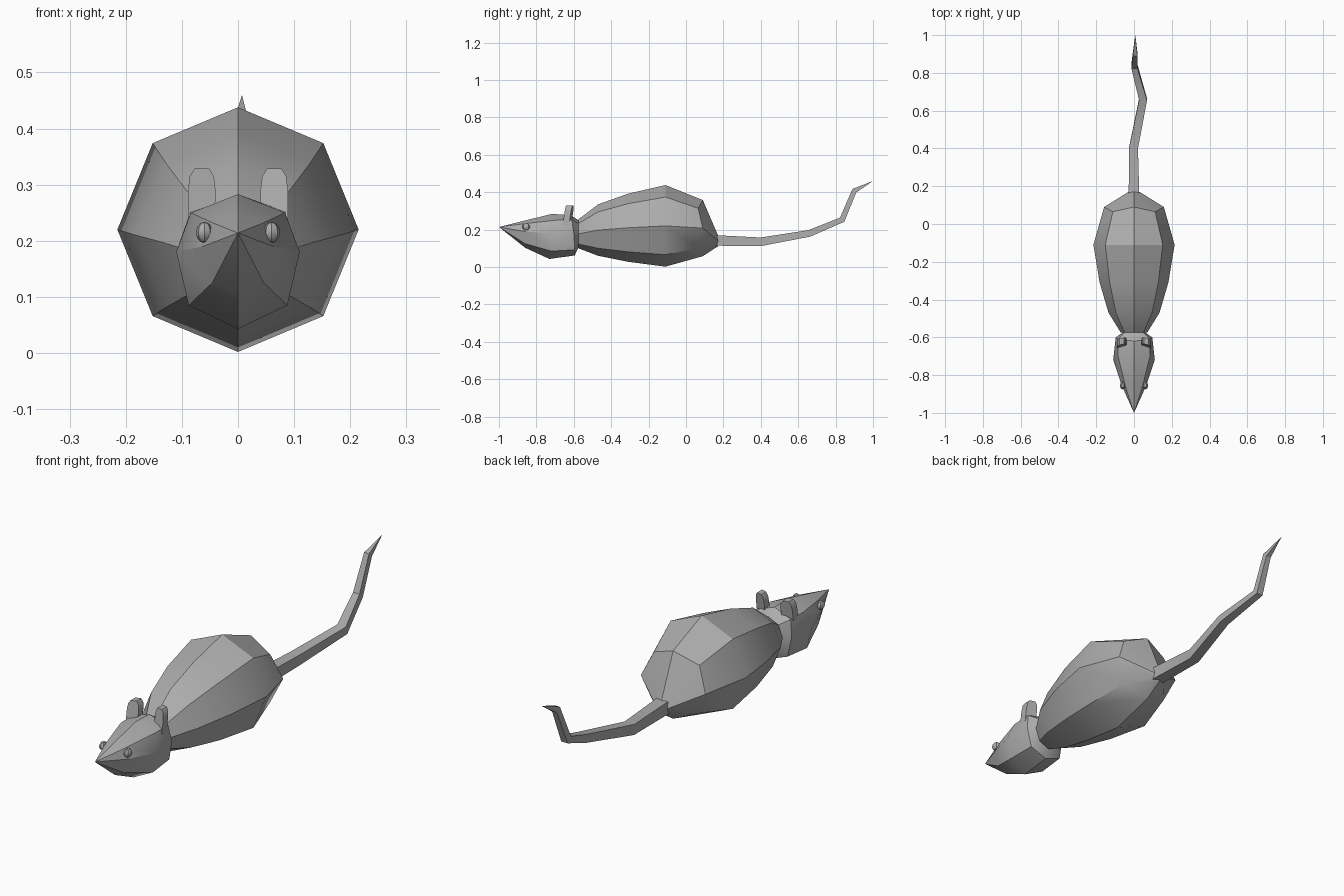
import bpy, bmesh, math
from mathutils import Vector

cube = bpy.data.objects.get("Cube")
if cube:
    bpy.data.objects.remove(cube, do_unlink=True)

# Single grey material
grey = bpy.data.materials.new("warm_grey")
grey.use_nodes = True
grey.diffuse_color = (0.42, 0.42, 0.42, 1)
grey.node_tree.nodes["Principled BSDF"].inputs["Base Color"].default_value = (0.42, 0.42, 0.42, 1)


def finish(name, bm, angle=30):
    bmesh.ops.recalc_face_normals(bm, faces=bm.faces)
    mesh = bpy.data.meshes.new(name)
    bm.to_mesh(mesh)
    bm.free()
    obj = bpy.data.objects.new(name, mesh)
    bpy.context.collection.objects.link(obj)
    mesh.materials.append(grey)
    bpy.ops.object.select_all(action='DESELECT')
    obj.select_set(True)
    bpy.context.view_layer.objects.active = obj
    bpy.ops.object.shade_smooth_by_angle(angle=math.radians(angle))
    return obj


def loft(name, rings, tip_start=None, tip_end=None):
    """Skin a list of equal-length rings, closing each end with a point or a cap."""
    bm = bmesh.new()
    rows = [[bm.verts.new(p) for p in ring] for ring in rings]
    n = len(rows[0])
    for a, b in zip(rows, rows[1:]):
        for i in range(n):
            j = (i + 1) % n
            bm.faces.new((a[i], a[j], b[j], b[i]))
    for row, tip in ((rows[0], tip_start), (rows[-1], tip_end)):
        if tip:
            apex = bm.verts.new(tip)
            for i in range(n):
                bm.faces.new((row[i], row[(i + 1) % n], apex))
        else:
            bm.faces.new(row)
    return finish(name, bm)


def octagon(y, half_width, low, high, bulge=0.0):
    """Eight-sided ring with a corner on top; bulge shifts the side corners along y."""
    mid, half = (low + high) / 2, (high - low) / 2
    pts = []
    for k in range(8):
        a = k * math.pi / 4
        pts.append((half_width * math.sin(a), y + bulge * abs(math.sin(2 * a)),
                    mid + half * math.cos(a)))
    return pts


def mirrored_ring(half):
    """Complete a ring given from the top centre to the bottom centre on +x."""
    return half + [(-x, y, z) for x, y, z in reversed(half[1:-1])]


# Body: station y, half width, bottom, top, corner shift
loft("body", [octagon(*s) for s in (
    (-0.575, 0.07, 0.10, 0.255),
    (-0.47, 0.135, 0.06, 0.335),
    (-0.31, 0.182, 0.028, 0.392),
    (-0.11, 0.215, 0.002, 0.438),
    (0.09, 0.158, 0.058, 0.358, -0.025),
    (0.17, 0.03, 0.11, 0.172))])

# Head: pointed snout, full cheeks and a short neck
loft("head", [mirrored_ring(r) for r in (
    [(0, -0.86, 0.249), (0.045, -0.86, 0.232), (0.063, -0.86, 0.19),
     (0.046, -0.86, 0.125), (0, -0.86, 0.103)],
    [(0, -0.72, 0.283), (0.084, -0.70, 0.25), (0.11, -0.72, 0.18),
     (0.088, -0.72, 0.085), (0, -0.73, 0.043)],
    [(0, -0.62, 0.28), (0.085, -0.61, 0.252), (0.097, -0.60, 0.18),
     (0.08, -0.595, 0.092), (0, -0.595, 0.062)],
    [(0, -0.575, 0.25), (0.05, -0.575, 0.232), (0.06, -0.575, 0.18),
     (0.05, -0.575, 0.125), (0, -0.575, 0.105)])],
    tip_start=(0, -1.0, 0.214))

# Tail: square section sweeping up to a point (centre, half width, half thickness)
path = [((0.0, 0.16, 0.142), 0.028, 0.028), ((-0.003, 0.40, 0.135), 0.024, 0.023),
        ((0.048, 0.66, 0.18), 0.021, 0.018), ((0.002, 0.835, 0.253), 0.016, 0.016),
        ((0.006, 0.90, 0.408), 0.012, 0.014)]
tip = (0.007, 1.0, 0.46)
rings = []
for i, (c, w, t) in enumerate(path):
    before = Vector(path[max(i - 1, 0)][0])
    after = Vector(path[i + 1][0] if i + 1 < len(path) else tip)
    d1 = (Vector(c) - before) if i else (after - Vector(c))
    d = d1.normalized() + (after - Vector(c)).normalized()
    up = Vector((0, -d.z, d.y)).normalized()
    side = Vector((1, 0, 0))
    rings.append([Vector(c) + side * w * a + up * t * b
                  for a, b in ((1, 1), (-1, 1), (-1, -1), (1, -1))])
loft("tail", rings, tip_end=tip)

# Ears and eyes, one on each side
for s, label in ((1, "left"), (-1, "right")):
    outline = [(0.042, 0.215), (0.04, 0.29), (0.043, 0.315), (0.052, 0.329),
               (0.077, 0.329), (0.086, 0.315), (0.089, 0.29), (0.089, 0.215)]
    ear = []
    for back in (0, 1):
        ear.append([(s * x, -0.655 + 0.034 * back + 0.15 * (z - 0.215)
                     - 0.25 * (0.065 - x) * -1, z) for x, z in outline])
    loft(label + "_ear", ear)

    bm = bmesh.new()
    bmesh.ops.create_uvsphere(bm, u_segments=8, v_segments=6, radius=1)
    bmesh.ops.scale(bm, vec=(0.015, 0.021, 0.019), verts=bm.verts)
    bmesh.ops.translate(bm, vec=(s * 0.06, -0.855, 0.215), verts=bm.verts)
    finish(label + "_eye", bm)
